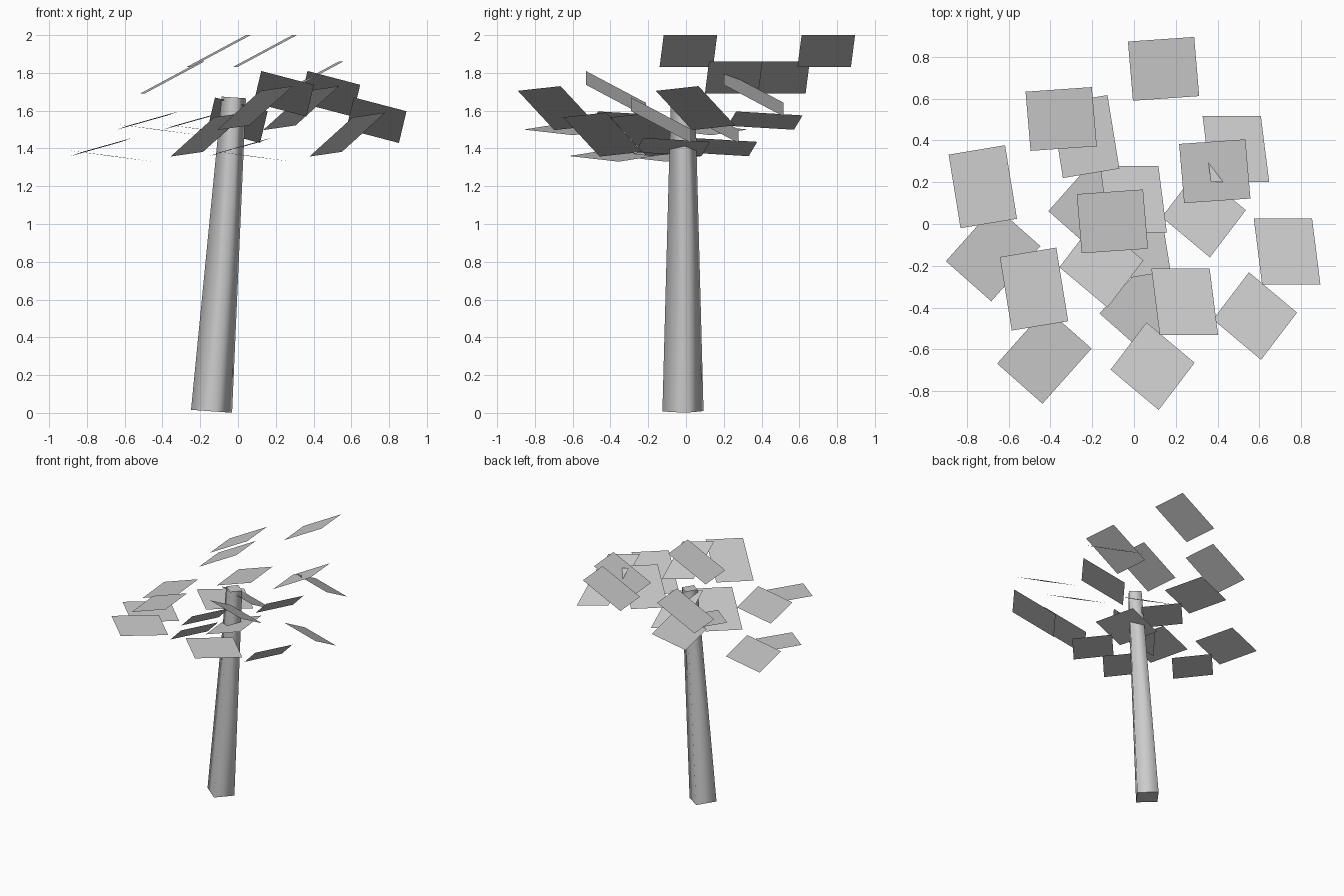
import bpy, bmesh
from math import radians
from mathutils import Vector, Matrix

cube = bpy.data.objects.get("Cube")
if cube:
    bpy.data.objects.remove(cube, do_unlink=True)

grey = bpy.data.materials.new("plain_grey")
grey.use_nodes = True
colour = (0.6, 0.6, 0.6, 1)
grey.diffuse_color = colour
grey.node_tree.nodes["Principled BSDF"].inputs["Base Color"].default_value = colour


def add_object(name, bm):
    mesh = bpy.data.meshes.new(name)
    bm.to_mesh(mesh)
    bm.free()
    mesh.materials.append(grey)
    obj = bpy.data.objects.new(name, mesh)
    bpy.context.collection.objects.link(obj)
    return obj


# Leaning, tapered four-sided trunk with smooth sides and flat caps
base, tip = Vector((-0.14, -0.016, 0.0085)), Vector((-0.022, -0.016, 1.67))
axis = tip - base
bm = bmesh.new()
bmesh.ops.create_cone(bm, cap_ends=True, segments=4, radius1=0.11, radius2=0.065,
                      depth=axis.length)
turn = Matrix.Rotation(radians(8), 4, "Z")
lean = axis.to_track_quat("Z", "Y").to_matrix().to_4x4()
# keep the corners facing the main axes after leaning
lean = Matrix.Rotation(axis.angle(Vector((0, 0, 1))), 4, "Y")
flat_corner = Matrix.Rotation(radians(0), 4, "Z")
bm.transform(Matrix.Translation((base + tip) / 2) @ lean @ turn @ flat_corner)
bm.normal_update()
for face in bm.faces:
    face.smooth = abs(face.normal.dot(axis.normalized())) < 0.9
add_object("trunk", bm)

# Leaf panels: a corner and two edges for each direction of tilt
panels = {
    "upper_leaf": ((-0.495, 0.35, 1.69), (0.317, 0.022, 0.17), (-0.024, 0.283, 0)),
    "left_leaf": ((-0.122, -0.04, 1.67), (0.279, 0, -0.073), (-0.04, 0.317, -0.168)),
    "front_leaf": ((-0.127, -0.4, 1.565), (0.172, 0.226, 0.025), (-0.23, 0.193, -0.208)),
    "right_leaf": ((-0.83, -0.02, 1.38), (0.27, 0.045, 0.076), (-0.057, 0.352, -0.021)),
    "low_leaf": ((-0.683, -0.37, 1.36), (0.235, 0.264, -0.03), (-0.217, 0.192, 0.03)),
}
# Each panel repeats at four spots around the crown
spots = [(0, 0, 0), (0.245, -0.49, 0.14), (0.49, 0.24, 0.14), (0.735, -0.25, 0)]

for name, (corner, along, across) in panels.items():
    corner, along, across = Vector(corner), Vector(along), Vector(across)
    bm = bmesh.new()
    for spot in spots:
        start = corner + Vector(spot)
        outline = (start, start + along, start + along + across, start + across)
        bm.faces.new([bm.verts.new(point) for point in outline])
    add_object(name, bm)
